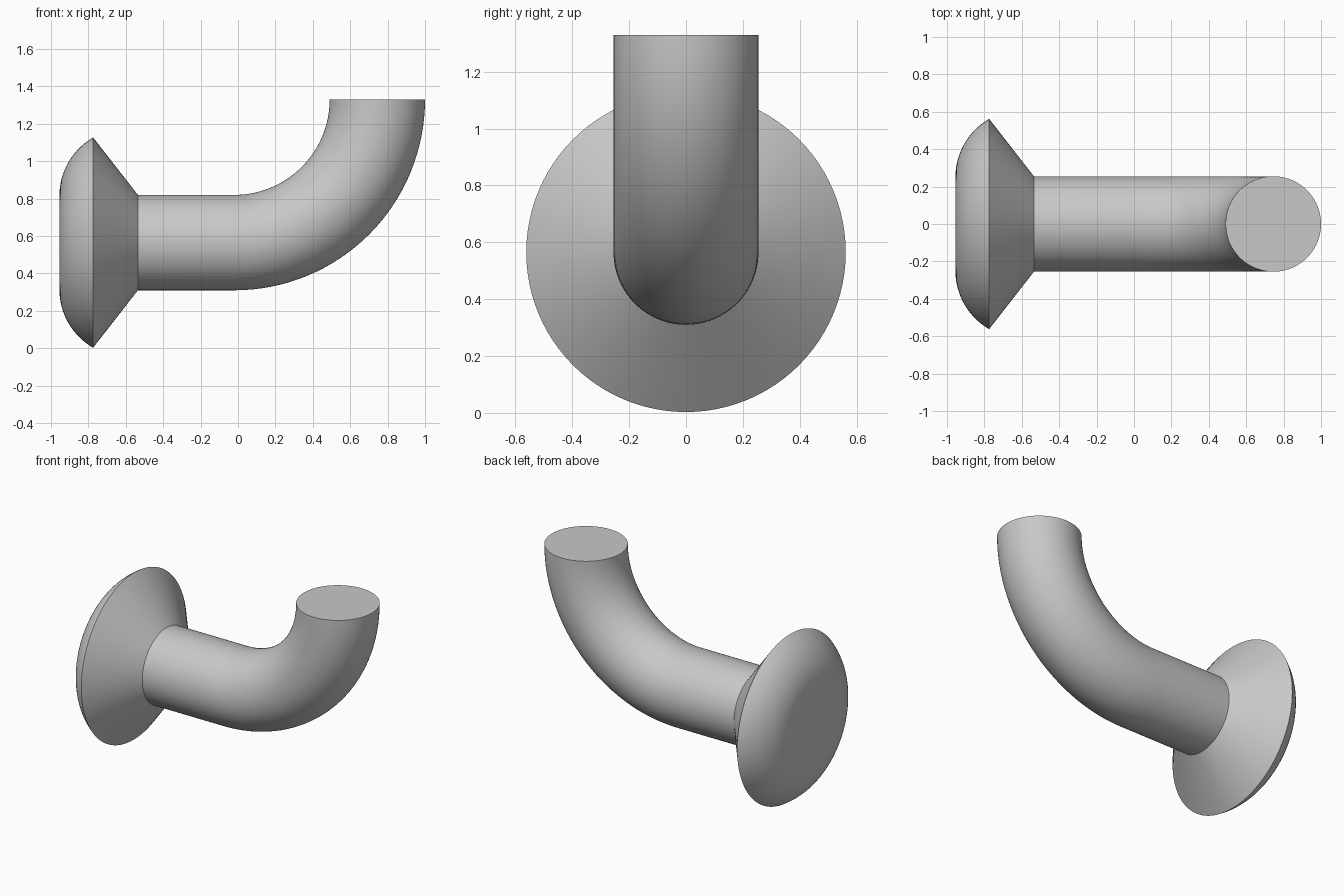
import bpy
import bmesh
import math
from mathutils import Vector

SEGMENTS = 96
AXIS_Z = 0.565       # height of the horizontal centre line
TUBE_R = 0.255
RIM_R = 0.562
NECK_X = -0.535      # where the flare meets the tube

cube = bpy.data.objects.get("Cube")
if cube:
    bpy.data.objects.remove(cube, do_unlink=True)

grey = bpy.data.materials.new("plain grey")
grey.use_nodes = True
grey.diffuse_color = (0.58, 0.58, 0.58, 1)
grey.node_tree.nodes["Principled BSDF"].inputs["Base Color"].default_value = grey.diffuse_color


def loft(name, rings, cap_start=False, cap_end=False):
    """Skin circles given as (centre x, centre z, tilt, radius)."""
    bm = bmesh.new()
    loops = []
    for x, z, tilt, radius in rings:
        centre = Vector((x, 0, z))
        side = Vector((0, 1, 0))
        up = Vector((-math.sin(tilt), 0, math.cos(tilt)))
        angles = [math.tau * i / SEGMENTS for i in range(SEGMENTS)]
        loops.append([bm.verts.new(centre + radius * (side * math.cos(a) + up * math.sin(a)))
                      for a in angles])
    for a, b in zip(loops, loops[1:]):
        for i in range(SEGMENTS):
            j = (i + 1) % SEGMENTS
            bm.faces.new((a[i], a[j], b[j], b[i]))
    if cap_start:
        bm.faces.new(loops[0][::-1])
    if cap_end:
        bm.faces.new(loops[-1])
    mesh = bpy.data.meshes.new(name)
    bm.to_mesh(mesh)
    bm.free()
    mesh.materials.append(grey)
    obj = bpy.data.objects.new(name, mesh)
    bpy.context.collection.objects.link(obj)
    bpy.ops.object.select_all(action='DESELECT')
    obj.select_set(True)
    bpy.context.view_layer.objects.active = obj
    bpy.ops.object.shade_smooth_by_angle(angle=math.radians(30))
    return obj


# Flared head: flat face, rounded shoulder, sharp rim, cone down to the neck
flat_r, shoulder_r, face_x = 0.25, 0.36, -0.955
sweep = math.asin((RIM_R - flat_r) / shoulder_r)
head = []
for i in range(17):
    t = sweep * i / 16
    head.append((face_x + shoulder_r * (1 - math.cos(t)), AXIS_Z, 0,
                 flat_r + shoulder_r * math.sin(t)))
head.append((NECK_X, AXIS_Z, 0, TUBE_R))
loft("flared_head", head, cap_start=True)

# Tube: straight run, then a quarter bend upward to a flat end
bend_x, bend_r = -0.02, 0.765
tube = [(NECK_X, AXIS_Z, 0, TUBE_R)]
for i in range(33):
    t = math.pi / 2 * i / 32
    tube.append((bend_x + bend_r * math.sin(t),
                 AXIS_Z + bend_r * (1 - math.cos(t)), t, TUBE_R))
loft("bent_tube", tube, cap_end=True)
